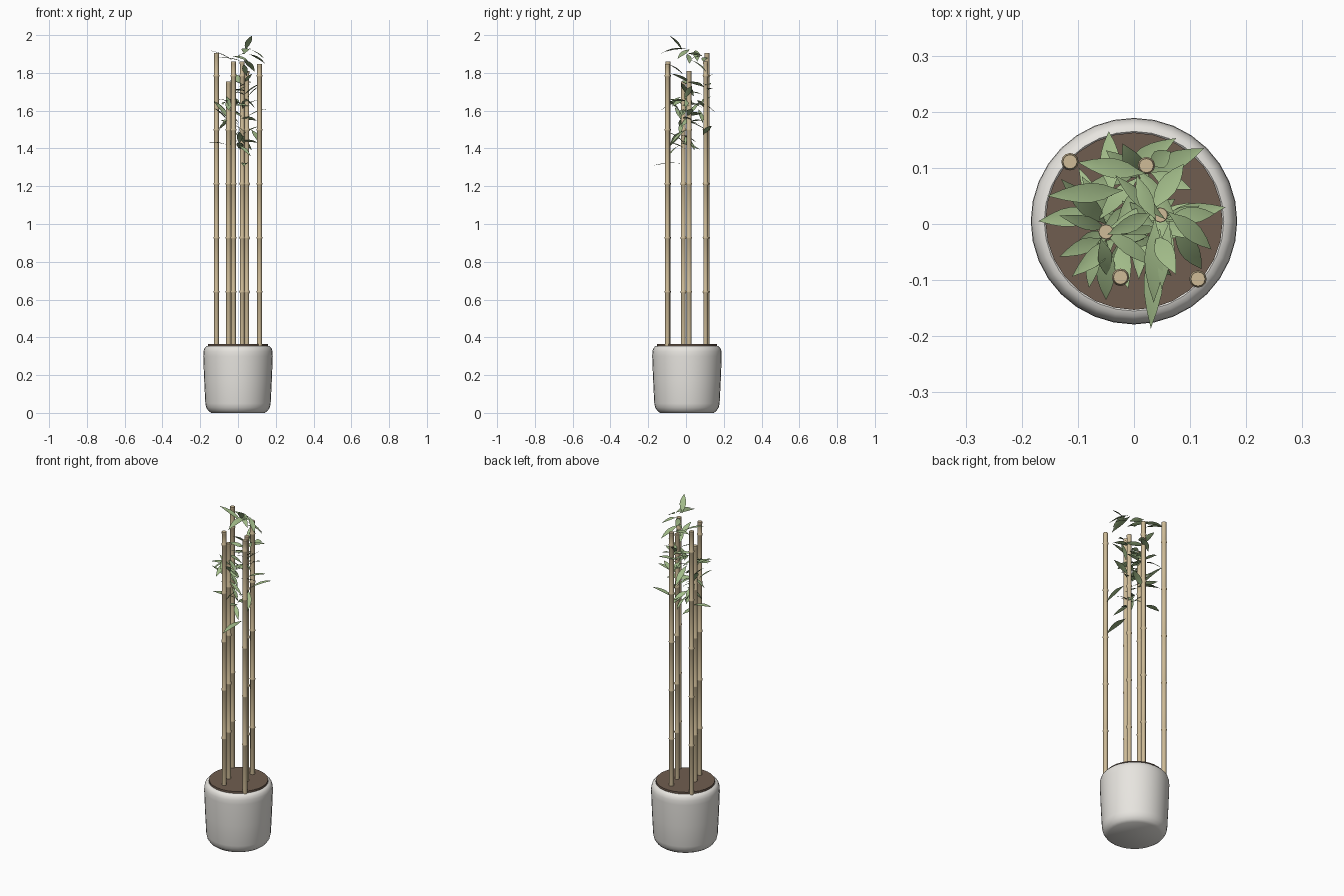
import bpy, bmesh, math, random
from mathutils import Vector

if "Cube" in bpy.data.objects:
    bpy.data.objects.remove(bpy.data.objects["Cube"])

random.seed(7)
CY = 0.005  # pot centre in y


def material(name, rgb):
    m = bpy.data.materials.new(name)
    m.diffuse_color = (*rgb, 1)
    m.use_nodes = True
    m.node_tree.nodes["Principled BSDF"].inputs["Base Color"].default_value = m.diffuse_color
    return m


POT = material("ceramic", (0.80, 0.78, 0.74))
SOIL = material("soil", (0.16, 0.11, 0.08))
CANE = material("cane", (0.62, 0.50, 0.31))
LEAF = material("leaf", (0.36, 0.50, 0.25))


def finish(name, bm, mat, angle=40):
    me = bpy.data.meshes.new(name)
    bm.to_mesh(me)
    bm.free()
    ob = bpy.data.objects.new(name, me)
    bpy.context.collection.objects.link(ob)
    me.materials.append(mat)
    bpy.ops.object.select_all(action='DESELECT')
    ob.select_set(True)
    bpy.context.view_layer.objects.active = ob
    bpy.ops.object.shade_smooth_by_angle(angle=math.radians(angle))
    return ob


def lathe(name, profile, segs, x, y, mat):
    """Revolve (radius, z) points, closing both ends with a cap."""
    bm = bmesh.new()
    rings = []
    for r, z in profile:
        rings.append([bm.verts.new((x + r * math.cos(2 * math.pi * i / segs),
                                    y + r * math.sin(2 * math.pi * i / segs), z))
                      for i in range(segs)])
    for a, b in zip(rings, rings[1:]):
        for i in range(segs):
            j = (i + 1) % segs
            bm.faces.new((a[i], a[j], b[j], b[i]))
    bm.faces.new(rings[0][::-1])
    bm.faces.new(rings[-1])
    return finish(name, bm, mat)


# Pot with rounded foot and rim, and the soil disc
lathe("pot", [(0.142, 0), (0.156, 0.01), (0.168, 0.028), (0.173, 0.05), (0.179, 0.17),
              (0.184, 0.30), (0.183, 0.325), (0.178, 0.342), (0.169, 0.352),
              (0.16, 0.355), (0.15, 0.345)], 32, 0, CY, POT)
lathe("soil", [(0.158, 0.345), (0.158, 0.365)], 28, 0, CY, SOIL)

# Bamboo canes: x, y, top
canes = [(-0.114, 0.111, 1.905), (-0.024, -0.095, 1.86), (0.114, -0.098, 1.848),
         (-0.05, -0.014, 1.755), (0.047, 0.016, 1.81), (0.022, 0.104, 1.86)]
for n, (x, y, top) in enumerate(canes):
    r = 0.0125
    prof = [(r, 0.34)]
    for k in range(5):
        z = 0.641 + 0.286 * k
        if z < top - 0.04:
            prof += [(r, z - 0.008), (r + 0.003, z - 0.002), (r + 0.003, z + 0.002), (r, z + 0.008)]
    prof += [(r, top - 0.014), (r + 0.001, top - 0.011), (r + 0.001, top - 0.001), (r, top)]
    lathe(f"cane_{n + 1}", prof, 12, x, y, CANE)

# Leaves: creased lance-shaped blades gathered in one mesh
SHAPE = [(0, 0.03), (0.12, 0.30), (0.28, 0.78), (0.45, 1.0), (0.62, 0.9), (0.8, 0.55), (0.92, 0.22), (1, 0.01)]
leaves = bmesh.new()


def add_leaf(base, tip, width=0.035, roll=0.0, sag=0.05):
    base, tip = Vector(base), Vector(tip)
    d = tip - base
    side = d.cross(Vector((0, 0, 1)))
    if side.length < 1e-4:
        side = Vector((1, 0, 0))
    side.normalize()
    up = side.cross(d).normalized()
    side, up = side * math.cos(roll) + up * math.sin(roll), up * math.cos(roll) - side * math.sin(roll)
    rows = []
    for t, w in SHAPE:
        mid = base + d * t + up * (sag * d.length * 4 * t * (1 - t))
        h = side * (w * width / 2)
        lift = up * (w * width * 0.08)
        rows.append([leaves.verts.new(p) for p in (mid - h + lift, mid, mid + h + lift)])
    for a, b in zip(rows, rows[1:]):
        for i in range(2):
            leaves.faces.new((a[i], a[i + 1], b[i + 1], b[i]))


# Outermost leaves that set the silhouette: base, tip
for base, tip in [((0.04, -0.02, 1.32), (0.03, -0.186, 1.305)),
                  ((0.04, -0.02, 1.92), (0.075, -0.09, 1.998)),
                  ((0.037, 0.01, 1.93), (0.035, -0.14, 1.90)),
                  ((-0.06, 0.02, 1.42), (-0.17, 0.005, 1.43)),
                  ((0.05, 0.01, 1.57), (0.163, 0.03, 1.61)),
                  ((0.02, 0.09, 1.47), (0.125, 0.135, 1.52)),
                  ((-0.04, 0.05, 1.66), (-0.045, 0.165, 1.58)),
                  ((-0.02, 0.095, 1.70), (0.075, 0.153, 1.72)),
                  ((-0.02, 0.06, 1.86), (-0.155, 0.05, 1.92)),
                  ((0.07, 0.0, 1.50), (0.12, -0.08, 1.42)),
                  ((-0.05, -0.03, 1.65), (-0.05, -0.135, 1.60)),
                  ((-0.05, 0.0, 1.55), (-0.13, 0.08, 1.65)),
                  ((0.02, 0.09, 1.86), (-0.10, 0.11, 1.88))]:
    add_leaf(base, tip)

# Clusters along the leafy canes: x, y, low z, high z, count
for x, y, lo, hi, count in [(-0.045, -0.015, 1.52, 1.72, 16),
                            (0.045, 0.01, 1.62, 1.93, 16),
                            (0.02, 0.09, 1.5, 1.75, 8),
                            (0.02, -0.02, 1.36, 1.6, 12)]:
    for i in range(count):
        az = i * 2.4 + random.uniform(-0.4, 0.4)
        pitch = random.uniform(-0.8, 0.75)
        ln = random.uniform(0.08, 0.125)
        base = Vector((x, y, random.uniform(lo, hi)))
        base += Vector((random.uniform(-0.02, 0.02), random.uniform(-0.02, 0.02), 0))
        d = Vector((math.cos(az) * math.cos(pitch), math.sin(az) * math.cos(pitch), math.sin(pitch)))
        tip = base + d * ln
        flat = math.hypot(tip.x, tip.y)
        if flat > 0.145:
            tip.x *= 0.145 / flat
            tip.y *= 0.145 / flat
        add_leaf(base, tip, random.uniform(0.024, 0.035), random.uniform(-0.5, 0.5))

finish("leaves", leaves, LEAF, 60)
